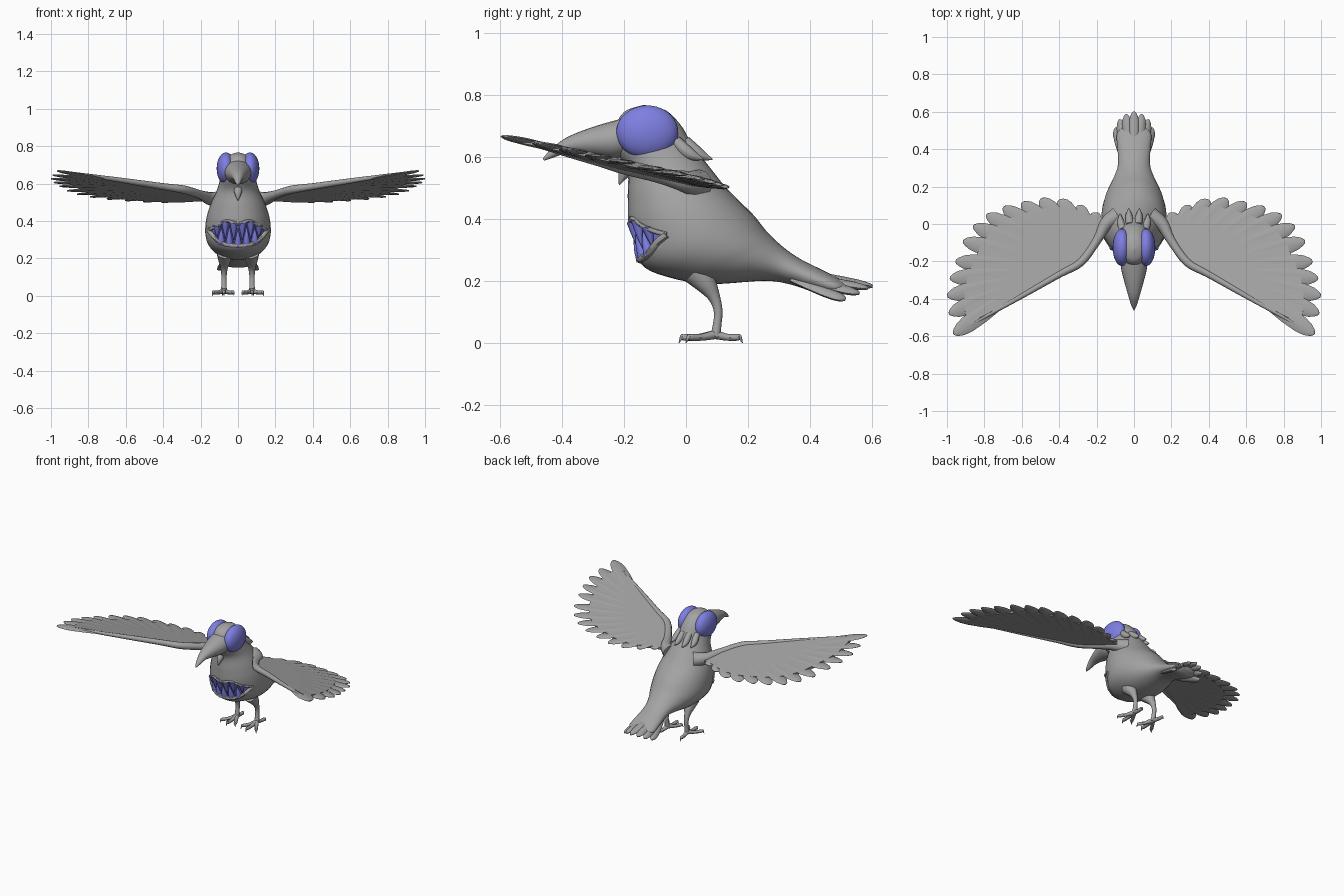
import bpy, bmesh, math
from mathutils import Vector, Matrix
from mathutils.bvhtree import BVHTree

if "Cube" in bpy.data.objects:
    bpy.data.objects.remove(bpy.data.objects["Cube"])


def material(name, rgb):
    m = bpy.data.materials.new(name)
    m.use_nodes = True
    m.diffuse_color = (*rgb, 1)
    m.node_tree.nodes["Principled BSDF"].inputs["Base Color"].default_value = (*rgb, 1)
    return m


GREY = material("plumage grey", (.37, .37, .37))
BLUE = material("violet blue", (.21, .21, .76))


def smooth_path(rows, steps=5):
    """Catmull-Rom interpolation of equal-length tuples."""
    rows = [Vector(r) for r in rows]
    ext = [rows[0]] + rows + [rows[-1]]
    out = []
    for a, b, c, d in zip(ext, ext[1:], ext[2:], ext[3:]):
        for k in range(steps):
            t = k / steps
            out.append((b * 2 + (c - a) * t + (a * 2 - b * 5 + c * 4 - d) * t ** 2
                        + (b * 3 - a - c * 3 + d) * t ** 3) / 2)
    return out + [rows[-1]]


def loft(bm, rings, n):
    """Skin elliptical rings given as (centre, half axis, half axis)."""
    loops = []
    for c, u, v in rings:
        angles = [2 * math.pi * i / n for i in range(n)]
        loops.append([bm.verts.new(c + u * math.cos(a) + v * math.sin(a)) for a in angles])
    for p, q in zip(loops, loops[1:]):
        for i in range(n):
            j = (i + 1) % n
            bm.faces.new((p[i], p[j], q[j], q[i]))
    bm.faces.new(loops[0])
    bm.faces.new(loops[-1])


def slices(bm, rows, n=32):
    """Rows: back y, back z, front y, front z, half width."""
    rings = []
    for by, bz, fy, fz, w in smooth_path(rows):
        back, front = Vector((0, by, bz)), Vector((0, fy, fz))
        rings.append(((back + front) / 2, Vector((w, 0, 0)), (back - front) / 2))
    loft(bm, rings, n)


def tube(bm, rows, n=10):
    """Rows: x, y, z, radius."""
    path = smooth_path(rows, 4)
    pts = [r.to_3d() for r in path]
    span = pts[-1] - pts[0]
    axis = min(range(3), key=lambda i: abs(span[i]))
    ref = Vector([float(i == axis) for i in range(3)])
    rings = []
    for i, p in enumerate(pts):
        t = (pts[min(i + 1, len(pts) - 1)] - pts[max(i - 1, 0)]).normalized()
        u = t.cross(ref).normalized()
        r = max(path[i][3], .001)
        rings.append((p, u * r, t.cross(u) * r))
    loft(bm, rings, n)


def feather(bm, base, tip, width, thick, normal):
    d = (tip - base).normalized()
    side = d.cross(normal).normalized()
    up = side.cross(d)
    shape = [(0, .5), (.3, .8), (.6, 1), (.8, .97), (.9, .78), (.96, .5), (.99, .25), (1, .04)]
    loft(bm, [(base.lerp(tip, t), side * width * s, up * thick * (.3 + .7 * s))
              for t, s in shape], 8)


def finish(name, bm, mat, mirror=False):
    bmesh.ops.recalc_face_normals(bm, faces=bm.faces)
    me = bpy.data.meshes.new(name)
    bm.to_mesh(me)
    bm.free()
    ob = bpy.data.objects.new(name, me)
    bpy.context.collection.objects.link(ob)
    me.materials.append(mat)
    if mirror:
        ob.modifiers.new("mirror", "MIRROR").use_mirror_merge = False
    bpy.ops.object.select_all(action="DESELECT")
    ob.select_set(True)
    bpy.context.view_layer.objects.active = ob
    bpy.ops.object.shade_smooth_by_angle(angle=math.radians(45))
    return ob


# Head, torso and tail root in one loft
BODY = [(-.13, .767, -.14, .767, .004), (-.065, .75, -.2, .745, .05),
        (-.015, .70, -.23, .69, .083), (.02, .64, -.235, .63, .093),
        (.07, .575, -.19, .56, .112), (.13, .50, -.188, .47, .148),
        (.18, .45, -.183, .37, .17), (.22, .41, -.145, .255, .175),
        (.26, .36, -.05, .21, .16), (.29, .33, .08, .19, .13),
        (.325, .30, .25, .20, .092), (.37, .27, .33, .19, .085),
        (.43, .24, .41, .165, .09), (.49, .21, .48, .15, .09), (.53, .19, .52, .165, .05)]
bm = bmesh.new()
slices(bm, BODY)
bmesh.ops.recalc_face_normals(bm, faces=bm.faces)
surface = BVHTree.FromBMesh(bm)
body = finish("body", bm, GREY)


def on_chest(x, z, depth=0):
    hit = surface.ray_cast(Vector((x, -1, z)), Vector((0, 1, 0)))[0]
    return Vector((x, (hit.y if hit else 0) + depth, z))


# Belly mouth opening
half_upper = [(.157, .35), (.11, .375), (.06, .4), (0, .385)]
half_lower = [(.157, .35), (.11, .295), (.06, .274), (0, .268)]


def whole(half):
    return smooth_path([(-x, z) for x, z in half] + half[-2::-1])


upper, lower = whole(half_upper), whole(half_lower)
bm = bmesh.new()
outline = [bm.verts.new((x, -.4, z)) for x, z in upper + lower[-2:0:-1]]
face = bm.faces.new(outline)
ext = bmesh.ops.extrude_face_region(bm, geom=[face])["geom"]
bmesh.ops.translate(bm, verts=[g for g in ext if isinstance(g, bmesh.types.BMVert)], vec=(0, .38, 0))
cutter = finish("mouth_cutter", bm, GREY)
cutter.hide_render = True
cut = body.modifiers.new("mouth", "BOOLEAN")
cut.object = cutter
cut.solver = "EXACT"
bpy.context.view_layer.objects.active = body
bpy.ops.object.modifier_apply(modifier="mouth")
bpy.data.objects.remove(cutter)

# Mouth lining, a slightly smaller copy of the torso section
bm = bmesh.new()
slices(bm, [(by - .03, bz - .02, fy + .022, fz + .012, w - .015) for by, bz, fy, fz, w in BODY[5:9]])
finish("mouth_lining", bm, BLUE)

# Lips
for name, line, r in (("upper_lip", upper, .009), ("lower_lip", lower, .012)):
    bm = bmesh.new()
    tube(bm, [(*on_chest(x, z, .004), r) for x, z in line[::2]], 8)
    finish(name, bm, GREY)

# Interlocking teeth
bm = bmesh.new()
for xs, root, point in (((.023, .068, .112), upper, lower), ((0, .046, .09), lower, upper)):
    for x in sorted({s * x for x in xs for s in (-1, 1)}):
        a = min(root, key=lambda p: abs(p[0] - x))[1]
        b = min(point, key=lambda p: abs(p[0] - x))[1]
        rows = [(*on_chest(x, a + (b - a) * t, .014), .022 * (1 - t / .86)) for t in (0, .3, .6, .85)]
        tube(bm, rows, 8)
finish("teeth", bm, BLUE)

# Beak
bm = bmesh.new()
slices(bm, [(-.2, .725, -.2, .6, .072), (-.25, .712, -.24, .595, .068),
            (-.32, .69, -.31, .605, .05), (-.39, .66, -.38, .612, .03),
            (-.44, .62, -.435, .595, .014), (-.462, .594, -.458, .588, .002)], 20)
finish("beak", bm, GREY)

# Eyes
bm = bmesh.new()
bmesh.ops.create_uvsphere(bm, u_segments=32, v_segments=20, radius=1,
                          matrix=Matrix.Translation((.064, -.125, .68)) @ Matrix.Diagonal((.05, .1, .086, 1)))
finish("eyes", bm, BLUE, True)

# Nape and chin tufts
bm = bmesh.new()
for x in (-.075, -.028, .028, .075):
    back = -x * x * 6
    tube(bm, [(x * .8, .0 + back, .65, .02), (x * .95, .045 + back, .61, .02), (x, .09 + back, .592, .002)], 8)
finish("nape_tufts", bm, GREY)
bm = bmesh.new()
tube(bm, [(0, -.17, .58, .025), (0, -.198, .55, .02), (0, -.215, .51, .002)], 8)
finish("chin_tuft", bm, GREY)


# Wings: tilted sheet, arm and a fan of feathers
def wing_point(x, y):
    return Vector((x, y, .515 - .21 * y + .03 * x))


TIPS = [(.965, -.59), (.99, -.48), (1, -.385), (.985, -.29), (.955, -.2), (.915, -.09), (.86, -.01),
        (.79, .05), (.7, .09), (.6, .115), (.5, .135), (.4, .13), (.3, .1), (.22, .06)]
normal = Vector((-.03, .21, 1)).normalized()
bm = bmesh.new()
trailing = []
for i, tip in enumerate(TIPS):
    base = wing_point(.6, -.33).lerp(wing_point(.19, -.03), i / (len(TIPS) - 1))
    tip = wing_point(*tip)
    tilt = Matrix.Rotation(.14, 3, (tip - base).normalized())
    feather(bm, base, tip, .047 if i < 12 else .036, .009, tilt @ normal)
    trailing.append(base.lerp(tip, .8))
finish("wing_feathers", bm, GREY, True)

bm = bmesh.new()
leading = [wing_point(*p) for p in ((.13, .03), (.18, -.06), (.28, -.21), (.6, -.385), (.8, -.49))]
sheet = bm.faces.new([bm.verts.new(p - normal * .009) for p in leading + trailing])
ext = bmesh.ops.extrude_face_region(bm, geom=[sheet])["geom"]
bmesh.ops.translate(bm, verts=[g for g in ext if isinstance(g, bmesh.types.BMVert)], vec=normal * .018)
finish("wing_sheets", bm, GREY, True)

bm = bmesh.new()
tube(bm, [(*wing_point(x, y), r) for x, y, r in
          ((.09, .04, .05), (.15, .0, .036), (.2, -.09, .024), (.285, -.205, .022),
           (.4, -.27, .018), (.6, -.385, .014), (.9, -.555, .006))], 12)
finish("wing_arms", bm, GREY, True)

# Arched tail fan
bm = bmesh.new()
for x, y, z in ((0, .602, .182), (.042, .588, .176), (.076, .56, .16), (.098, .515, .14)):
    for s in {1, -1} if x else {1}:
        feather(bm, Vector((s * x * .6, .34, .235 - x * .3)), Vector((s * x, y, z)),
                .026, .013, Vector((s * x * 5, 0, 1)))
finish("tail_feathers", bm, GREY)

# Legs
bm = bmesh.new()
tube(bm, [(.07, .03, .23, .045), (.072, .065, .19, .034), (.074, .092, .145, .019),
          (.075, .104, .1, .014), (.075, .1, .055, .014), (.075, .095, .02, .017)], 12)
finish("legs", bm, GREY, True)

# Toes with hooked claws
bm = bmesh.new()
for tx, ty in ((.03, .015), (.075, -.005), (.128, .015), (.082, .165)):
    foot, end = Vector((.075, .095, .027)), Vector((tx, ty, .018))
    d = (end - foot).normalized()
    mid = foot.lerp(end, .55)
    tube(bm, [(*foot, .015), (mid.x, mid.y, .018, .011), (*end, .011),
              (*(end + d * .008 + Vector((0, 0, .002))), .007), (*(end + d * .018 - Vector((0, 0, .017))), .001)], 8)
finish("toes", bm, GREY, True)
